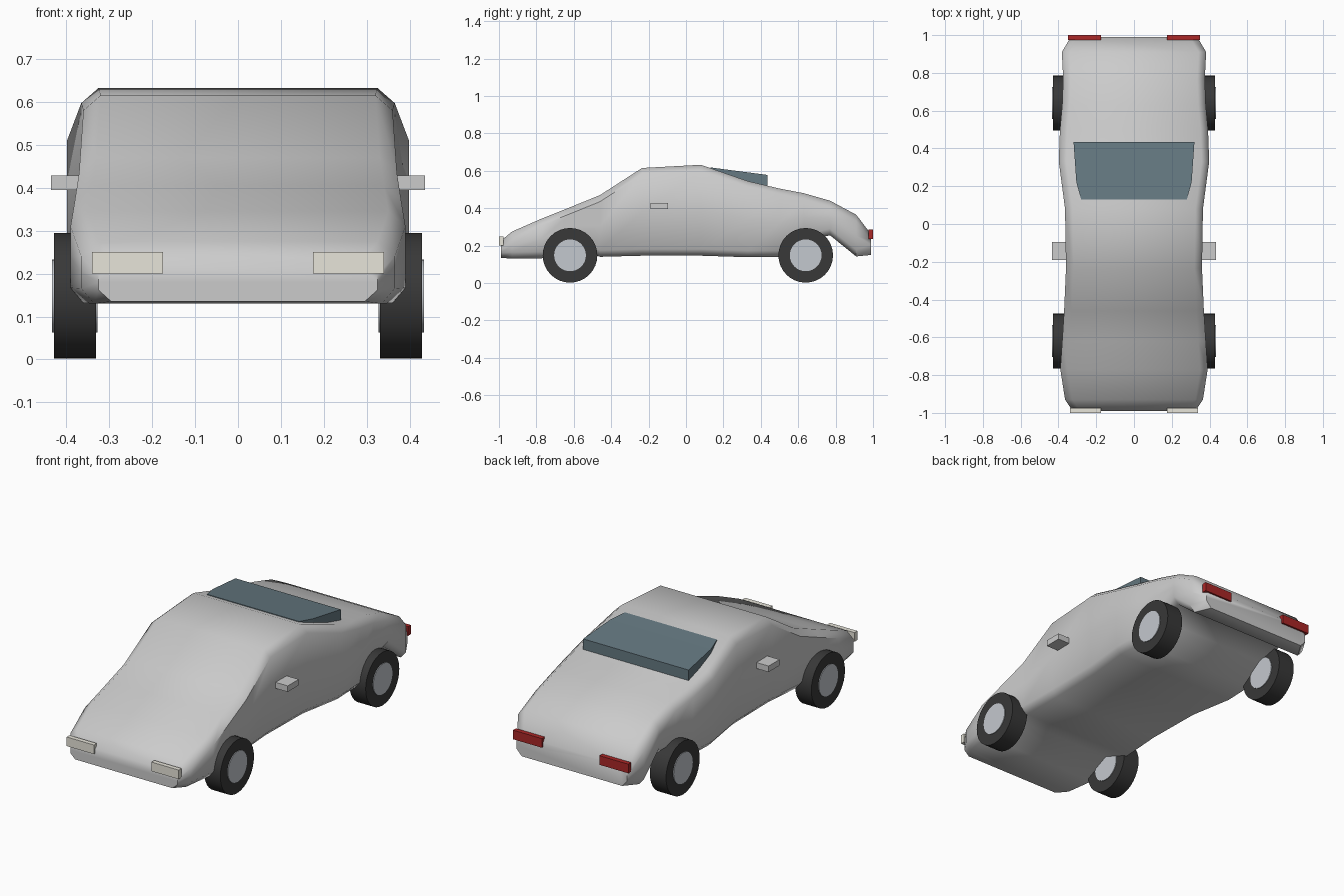
import bpy, bmesh, math

if "Cube" in bpy.data.objects:
    bpy.data.objects.remove(bpy.data.objects["Cube"])


def paint(obj, name, rgb):
    mat = bpy.data.materials.get(name) or bpy.data.materials.new(name)
    mat.diffuse_color = (*rgb, 1)
    mat.use_nodes = True
    mat.node_tree.nodes["Principled BSDF"].inputs["Base Color"].default_value = mat.diffuse_color
    obj.data.materials.append(mat)


def finish(name, bm, angle=None):
    bmesh.ops.recalc_face_normals(bm, faces=bm.faces)
    mesh = bpy.data.meshes.new(name)
    bm.to_mesh(mesh)
    bm.free()
    obj = bpy.data.objects.new(name, mesh)
    bpy.context.collection.objects.link(obj)
    if angle:
        bpy.context.view_layer.objects.active = obj
        obj.select_set(True)
        bpy.ops.object.shade_smooth_by_angle(angle=math.radians(angle))
        obj.select_set(False)
    return obj


def loft(name, rings, angle=None):
    bm = bmesh.new()
    loops = [[bm.verts.new(p) for p in r] for r in rings]
    n = len(loops[0])
    for a, b in zip(loops, loops[1:]):
        for i in range(n):
            j = (i + 1) % n
            bm.faces.new((a[i], a[j], b[j], b[i]))
    bm.faces.new(loops[0])
    bm.faces.new(loops[-1])
    return finish(name, bm, angle)


def box(name, x, y, z):
    return loft(name, [[(x[0], v, z[0]), (x[1], v, z[0]), (x[1], v, z[1]), (x[0], v, z[1])] for v in y])


# Body: chamfered cross-sections (y, half width, bottom, top)
sections = [
    (-0.99, 0.325, 0.135, 0.225), (-0.93, 0.365, 0.13, 0.275),
    (-0.77, 0.39, 0.132, 0.345), (-0.62, 0.38, 0.20, 0.405),
    (-0.46, 0.37, 0.14, 0.47), (-0.235, 0.36, 0.146, 0.615),
    (0.08, 0.365, 0.146, 0.632), (0.33, 0.398, 0.138, 0.545),
    (0.50, 0.392, 0.138, 0.505), (0.63, 0.38, 0.225, 0.48),
    (0.77, 0.375, 0.255, 0.44), (0.91, 0.382, 0.142, 0.365),
    (0.99, 0.335, 0.15, 0.26)]


def ring(y, w, b, t):
    c = min(0.035, (t - b) * 0.3)
    half = [(w - 0.03, b), (w, b + c), (w, (b + t) / 2), (w, t - c), (w - 0.04, t)]
    return [(x, y, z) for x, z in half] + [(-x, y, z) for x, z in reversed(half)]


loft("body", [ring(*s) for s in sections], 50)

# Rear window: a wedge standing proud of the sloping tail
glass = loft("rear_window", [
    [(-w, y, lo), (w, y, lo), (w, y, hi), (-w, y, hi)]
    for y, w, lo, hi in ((0.13, 0.28, 0.59, 0.618), (0.22, 0.305, 0.55, 0.606), (0.435, 0.32, 0.51, 0.578))])
paint(glass, "glass", (0.13, 0.19, 0.22))


def disc(name, radius, x, depth, y):
    bpy.ops.mesh.primitive_cylinder_add(vertices=32, radius=radius, depth=depth,
                                        location=(x, y, 0.148), rotation=(0, math.pi / 2, 0))
    obj = bpy.context.object
    obj.name = name
    bpy.ops.object.shade_smooth_by_angle(angle=math.radians(30))
    return obj


for s, side in ((-1, "left"), (1, "right")):
    # Wheels with pale hubs showing on both faces
    for y, end in ((-0.62, "front"), (0.64, "rear")):
        paint(disc(f"{end}_{side}_tyre", 0.146, s * 0.38, 0.098, y), "rubber", (0.04, 0.04, 0.04))
        paint(disc(f"{end}_{side}_hub", 0.085, s * 0.38, 0.106, y), "hub_metal", (0.55, 0.58, 0.62))
    # Lamps and door mirrors
    lamp = box(f"{side}_headlight", (s * 0.175, s * 0.34), (-1, -0.975), (0.20, 0.25))
    paint(lamp, "lamp_white", (0.8, 0.78, 0.7))
    lamp = box(f"{side}_tail_light", (s * 0.175, s * 0.35), (0.975, 1), (0.235, 0.285))
    paint(lamp, "lamp_red", (0.4, 0.02, 0.02))
    box(f"{side}_mirror", (s * 0.35, s * 0.435), (-0.19, -0.095), (0.395, 0.428))
